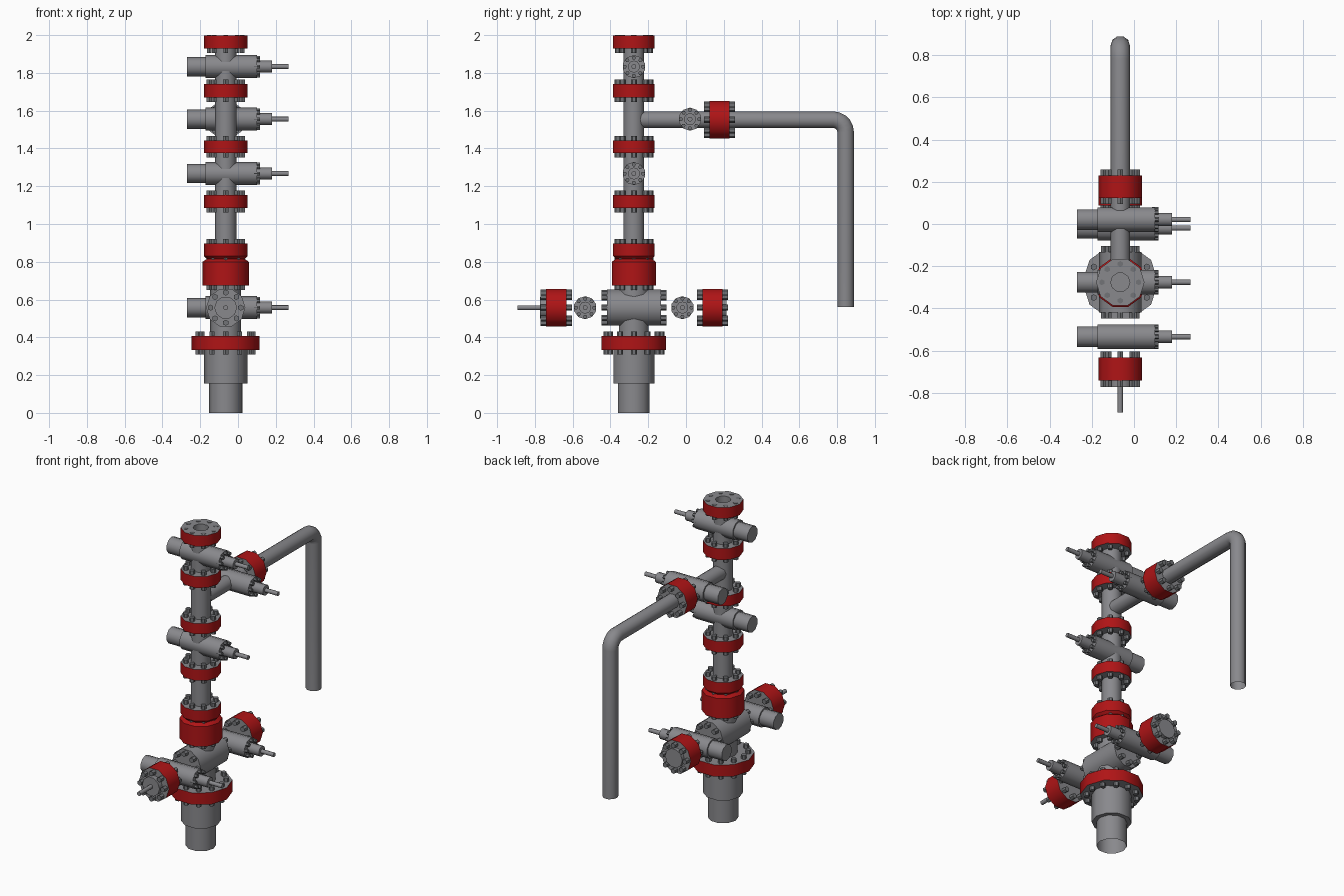
import bpy, bmesh, math
from mathutils import Matrix, Vector

if "Cube" in bpy.data.objects:
    bpy.data.objects.remove(bpy.data.objects["Cube"])

CX, CY = -0.065, -0.276          # main stack axis
SIDES = 10
ROT = {'Z': Matrix(),
       'Y': Matrix.Rotation(-math.pi / 2, 4, 'X'),
       'X': Matrix.Rotation(math.pi / 2, 4, 'Y')}


def material(name, rgb):
    m = bpy.data.materials.new(name)
    m.diffuse_color = (*rgb, 1)
    m.use_nodes = True
    m.node_tree.nodes["Principled BSDF"].inputs["Base Color"].default_value = m.diffuse_color
    return m


GREY = material("steel_grey", (0.25, 0.25, 0.265))
RED = material("flange_red", (0.43, 0.007, 0.008))
DARK = material("bolt_grey", (0.17, 0.175, 0.185))


def finish(name, bm, loc, axis, mats, smooth=True):
    bm.transform(Matrix.Translation(loc) @ ROT[axis])
    me = bpy.data.meshes.new(name)
    bm.to_mesh(me)
    bm.free()
    ob = bpy.data.objects.new(name, me)
    bpy.context.collection.objects.link(ob)
    for m in mats:
        me.materials.append(m)
    if smooth:
        bpy.ops.object.select_all(action='DESELECT')
        ob.select_set(True)
        bpy.context.view_layer.objects.active = ob
        bpy.ops.object.shade_smooth_by_angle(angle=math.radians(40))
    return ob


def lathe(name, loc, axis, profile, painted=False, cap_start=True, cap_end=True):
    """Turn (radius, height) points about an axis; painted = red rim, grey end faces."""
    bm = bmesh.new()
    rings = []
    for r, h in profile:
        rings.append([bm.verts.new((r * math.cos(2 * math.pi * i / SIDES),
                                    r * math.sin(2 * math.pi * i / SIDES), h))
                      for i in range(SIDES)])
    for a, b in zip(rings, rings[1:]):
        for i in range(SIDES):
            j = (i + 1) % SIDES
            bm.faces.new((a[i], a[j], b[j], b[i]))
    if cap_start:
        bm.faces.new(rings[0][::-1])
    if cap_end:
        bm.faces.new(rings[-1])
    bmesh.ops.recalc_face_normals(bm, faces=bm.faces)
    if painted:
        for f in bm.faces:
            c = f.calc_center_median()
            outward = f.normal.x * c.x + f.normal.y * c.y > 1e-4
            f.material_index = 1 if outward and abs(f.normal.z) < 0.95 else 0
    return finish(name, bm, loc, axis, [GREY, RED])


def bolts(name, loc, axis, circle, h0, h1, n=8, r=0.016):
    """Ring of hexagonal bolts running from h0 to h1."""
    bm = bmesh.new()
    for i in range(n):
        a = 2 * math.pi * i / n
        m = Matrix.Translation((circle * math.cos(a), circle * math.sin(a), (h0 + h1) / 2))
        bmesh.ops.create_cone(bm, cap_ends=True, segments=6, radius1=r, radius2=r,
                              depth=h1 - h0, matrix=m)
    finish(name, bm, loc, axis, [DARK], smooth=False)


def cyl(name, loc, axis, r, h0, h1):
    return lathe(name, loc, axis, [(r, h0), (r, h1)])


def flange(name, z0, z1, r=0.115, n=8, circle=0.087):
    lathe(name, (CX, CY, 0), 'Z', [(r, z0), (r, z1)], painted=True)
    bolts(name + "_bolts", (CX, CY, 0), 'Z', circle, z0 - 0.024, z1 + 0.024, n)


def side_flange(name, z, y0, y1):
    lathe(name, (CX, 0, z), 'Y', [(0.104, y0), (0.104, y1)], painted=True)
    bolts(name + "_bolts", (CX, 0, z), 'Y', 0.08, y0 - 0.029, y1 + 0.029)


def valve(name, y, z):
    """Gate valve lying along x, stem on the +x side."""
    loc = (0, y, z)
    lathe(name, loc, 'X', [(0.051, -0.27), (0.051, -0.173), (0.061, -0.173), (0.061, 0.1),
                           (0.032, 0.1), (0.032, 0.18), (0.013, 0.18), (0.013, 0.267)])
    bolts(name + "_bolts", loc, 'X', 0.048, 0.085, 0.117, r=0.011)


# Casing base (open underneath)
lathe("casing_base", (CX, CY, 0), 'Z',
      [(0.0875, 0), (0.0875, 0.155), (0.114, 0.155), (0.114, 0.335)], cap_start=False)
flange("base_flange", 0.334, 0.408, r=0.18, n=12, circle=0.145)

# Tubing head tee
cyl("tee_neck", (CX, CY, 0), 'Z', 0.082, 0.4, 0.68)
cyl("tee_body", (CX, CY, 0.557), 'Y', 0.1, -0.143, 0.143)
bolts("tee_front_bolts", (CX, CY, 0.557), 'Y', 0.078, -0.172, -0.11)
bolts("tee_back_bolts", (CX, CY, 0.557), 'Y', 0.078, 0.11, 0.172)

# Red adapter spool above the tee
lathe("adapter_spool", (CX, CY, 0), 'Z',
      [(0.122, 0.674), (0.122, 0.8), (0.1, 0.815), (0.115, 0.83), (0.115, 0.897)], painted=True)
bolts("adapter_bolts", (CX, CY, 0), 'Z', 0.087, 0.65, 0.921)

# Main stack pipe, flanges and valves
cyl("stack_pipe", (CX, CY, 0), 'Z', 0.057, 0.88, 1.94)
flange("lower_flange", 1.085, 1.154)
flange("middle_flange", 1.377, 1.443)
flange("upper_flange", 1.669, 1.74)
valve("master_valve", CY, 1.267)
valve("swab_valve", CY, 1.833)

# Top flange with open bore
lathe("top_flange", (CX, CY, 0), 'Z',
      [(0.115, 1.93), (0.115, 1.998), (0.045, 1.998), (0.045, 1.945)], painted=True)
bolts("top_flange_bolts", (CX, CY, 0), 'Z', 0.087, 1.906, 2.0, r=0.014)

# Lower wing valves with end flanges
for side, vy, y0, y1 in (("front", -0.534, -0.742, -0.632), ("back", -0.019, 0.087, 0.193)):
    valve(side + "_wing_valve", vy, 0.557)
    side_flange(side + "_wing_flange", 0.557, y0, y1)
cyl("front_cap", (CX, 0, 0.557), 'Y', 0.06, -0.773, -0.74)
cyl("front_stem", (CX, 0, 0.557), 'Y', 0.013, -0.893, -0.77)
cyl("back_cap", (CX, 0, 0.557), 'Y', 0.06, 0.19, 0.215)

# Flow line: out the back, round an elbow and down
FZ, FY, BEND = 1.552, 0.845, 0.065
path = [(CY, FZ)]
for k in range(6):
    a = math.pi / 2 * (1 - k / 5)
    path.append((FY - BEND + BEND * math.cos(a), FZ - BEND + BEND * math.sin(a)))
path.append((FY, 0.56))
cu = bpy.data.curves.new("flow_line", 'CURVE')
cu.dimensions = '3D'
cu.bevel_depth = 0.046
cu.bevel_resolution = 3
sp = cu.splines.new('POLY')
sp.points.add(len(path) - 1)
for p, (y, z) in zip(sp.points, path):
    p.co = (CX, y, z, 1)
sp.use_smooth = True
cu.materials.append(GREY)
line = bpy.data.objects.new("flow_line", cu)
bpy.context.collection.objects.link(line)
bpy.ops.object.select_all(action='DESELECT')
line.select_set(True)
bpy.context.view_layer.objects.active = line
bpy.ops.object.convert(target='MESH')
bpy.ops.object.shade_smooth_by_angle(angle=math.radians(50))

valve("flow_valve", 0.021, 1.555)
side_flange("flow_flange", FZ, 0.124, 0.23)
